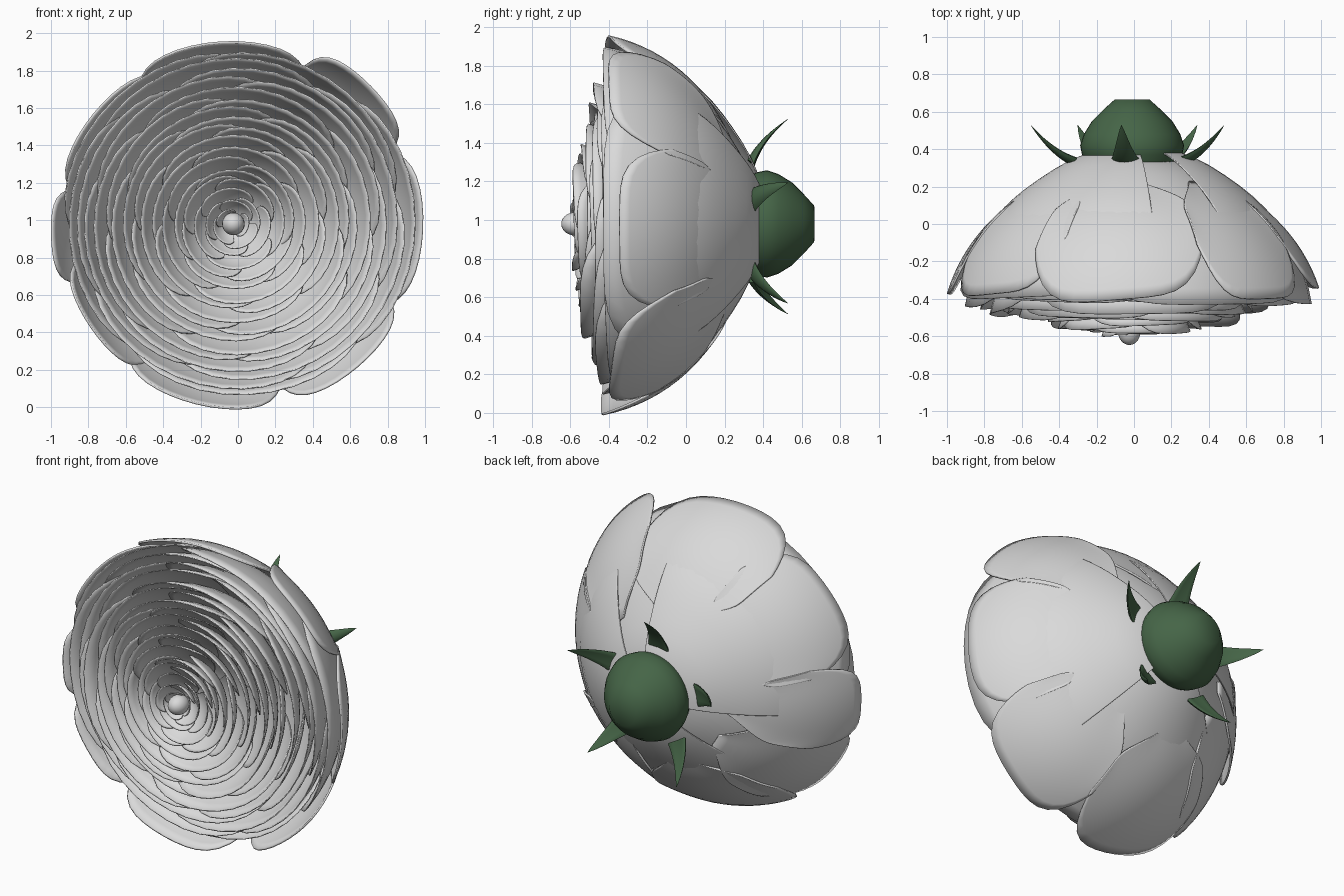
import bpy, bmesh, math, random
from mathutils import Vector

random.seed(11)
cube = bpy.data.objects.get("Cube")
if cube:
    bpy.data.objects.remove(cube, do_unlink=True)

CENTRE_Z = 0.98


def material(name, rgb):
    m = bpy.data.materials.new(name)
    m.use_nodes = True
    m.diffuse_color = (*rgb, 1)
    m.node_tree.nodes["Principled BSDF"].inputs["Base Color"].default_value = (*rgb, 1)
    return m


PETAL = material("petal_pale_grey", (0.7, 0.7, 0.7))
GREEN = material("leaf_green", (0.06, 0.13, 0.063))


def finish(name, bm, mat, thickness=0):
    bmesh.ops.recalc_face_normals(bm, faces=bm.faces)
    mesh = bpy.data.meshes.new(name)
    bm.to_mesh(mesh)
    bm.free()
    mesh.materials.append(mat)
    ob = bpy.data.objects.new(name, mesh)
    bpy.context.collection.objects.link(ob)
    bpy.ops.object.select_all(action='DESELECT')
    ob.select_set(True)
    bpy.context.view_layer.objects.active = ob
    bpy.ops.object.shade_smooth_by_angle(angle=math.radians(50))
    if thickness:
        mod = ob.modifiers.new("thickness", 'SOLIDIFY')
        mod.thickness = thickness
        mod.offset = 0


def skin(bm, rows, closed=False):
    """Join neighbouring rows of vertices with quads."""
    for a, b in zip(rows, rows[1:]):
        n = len(a)
        for i in range(n if closed else n - 1):
            j = (i + 1) % n
            bm.faces.new((a[i], a[j], b[j], b[i]))


def polar(r, y, angle, x0=0):
    return Vector((x0 + r * math.cos(angle), y, CENTRE_Z + r * math.sin(angle)))


def add_petal(bm, rim, angle, half, reach=0, start=0.03, x0=0, loose=False):
    """One curved petal lying on a cup whose mouth has radius rim."""
    s = min(rim / 0.95, 1)
    mouth = math.radians(58 + 22 * s)
    big_r = rim / math.sin(mouth)
    depth = 0.1 + 0.85 * s
    tip_y = -0.395 - 0.2 * (1 - s ** 1.5)
    length = random.uniform(0.97, 1.02)
    curl = random.uniform(-0.035, 0.02)
    slant = random.uniform(-0.035, 0.035)
    nu, nv = 20, 14
    rows = []
    for j in range(nv + 1):
        w = j / nv
        # A loose petal has a narrow base tucked into the cup below it
        sink = 0.035 * (1 - w) ** 2 if loose else 0
        spread = math.sin(math.pi / 2 * min(1, 0.15 + 1.5 * w)) if loose else 1
        row = []
        for i in range(nu + 1):
            u = math.sin(math.pi / 2 * (2 * i / nu - 1))
            top = length * (1 - 0.24 * abs(u) ** 5 + slant * u)
            v = start + (top - start) * w
            phi = mouth * v
            r = big_r * math.sin(phi) + reach * v ** 2 + 0.008 * u * v - sink
            # The back of the cup is slightly flattened outwards
            y = tip_y + depth * (math.cos(phi) - math.cos(mouth)) + curl * v ** 6 - sink
            y += 0.035 * s * math.exp(-(v / 0.33) ** 4)
            row.append(bm.verts.new(polar(r, y, angle + half * u * spread, x0)))
        rows.append(row)
    skin(bm, rows)


# Petals spiralling inwards from the outer cup to the heart
RINGS, PER_RING = 14, 5
for k in range(RINGS):
    bm = bmesh.new()
    for p in range(PER_RING):
        n = k * PER_RING + p
        t = n / (RINGS * PER_RING - 1)
        add_petal(bm, 0.945 - 0.87 * t ** 1.12 + random.uniform(-0.01, 0.01),
                  n * math.pi * (3 - math.sqrt(5)) + random.uniform(-0.1, 0.1),
                  0.9 + 0.15 * t, x0=-0.03 * t)
    finish(f"petal_ring_{k + 1}", bm, PETAL, 0.007)

# Loose outer petals: direction in degrees, half width, extra reach
bm = bmesh.new()
for deg, half, reach in [(46, 0.38, 0.075), (-2, 0.5, 0.05), (184, 0.3, 0.055),
                         (-50, 0.45, 0.05), (95, 0.55, 0.03), (-103, 0.5, 0.035),
                         (143, 0.48, 0.03), (-145, 0.4, 0.01)]:
    add_petal(bm, 0.945, math.radians(deg), half, reach, start=0.38, loose=True)
finish("outer_petals", bm, PETAL, 0.012)

# Rounded bud at the heart
bm = bmesh.new()
bmesh.ops.create_uvsphere(bm, u_segments=24, v_segments=14, radius=0.06)
for v in bm.verts:
    v.co = Vector((v.co.x - 0.025, v.co.y * 1.2 - 0.575, v.co.z + CENTRE_Z))
finish("centre_bud", bm, PETAL)

# Green swelling behind the flower, turned around the flower axis
bm = bmesh.new()
profile = [(0.001, 0.30), (0.24, 0.31), (0.268, 0.37), (0.278, 0.42), (0.258, 0.48),
           (0.215, 0.55), (0.155, 0.61), (0.094, 0.665), (0.001, 0.666)]
skin(bm, [[bm.verts.new(polar(r, y, math.tau * i / 40, -0.01)) for i in range(40)]
          for r, y in profile], closed=True)
finish("flower_base", bm, GREEN)

# Five pointed sepals curving backwards
for k in range(5):
    a = math.radians(95 + 72 * k)
    across = Vector((-math.sin(a), 0, math.cos(a)))
    bm = bmesh.new()
    rows = []
    for j in range(11):
        t = j / 10
        q = 1 - t
        r = q * q * 0.32 + 2 * q * t * 0.44 + t * t * 0.545
        y = q * q * 0.335 + 2 * q * t * 0.385 + t * t * 0.528
        mid = polar(r, y, a, -0.02)
        normal = Vector((-0.6 * math.cos(a), 0.8, -0.6 * math.sin(a)))
        w, h = 0.072 * q ** 0.8 + 0.001, 0.02 * q + 0.001
        ring = []
        for i in range(12):
            b = math.tau * i / 12
            cup = 0.02 * q * math.cos(b) ** 2
            ring.append(bm.verts.new(mid + across * (w * math.cos(b))
                                     + normal * (h * math.sin(b) + cup)))
        rows.append(ring)
    skin(bm, rows, closed=True)
    bm.faces.new(rows[0])
    bm.faces.new(rows[-1])
    finish(f"sepal_{k + 1}", bm, GREEN)
